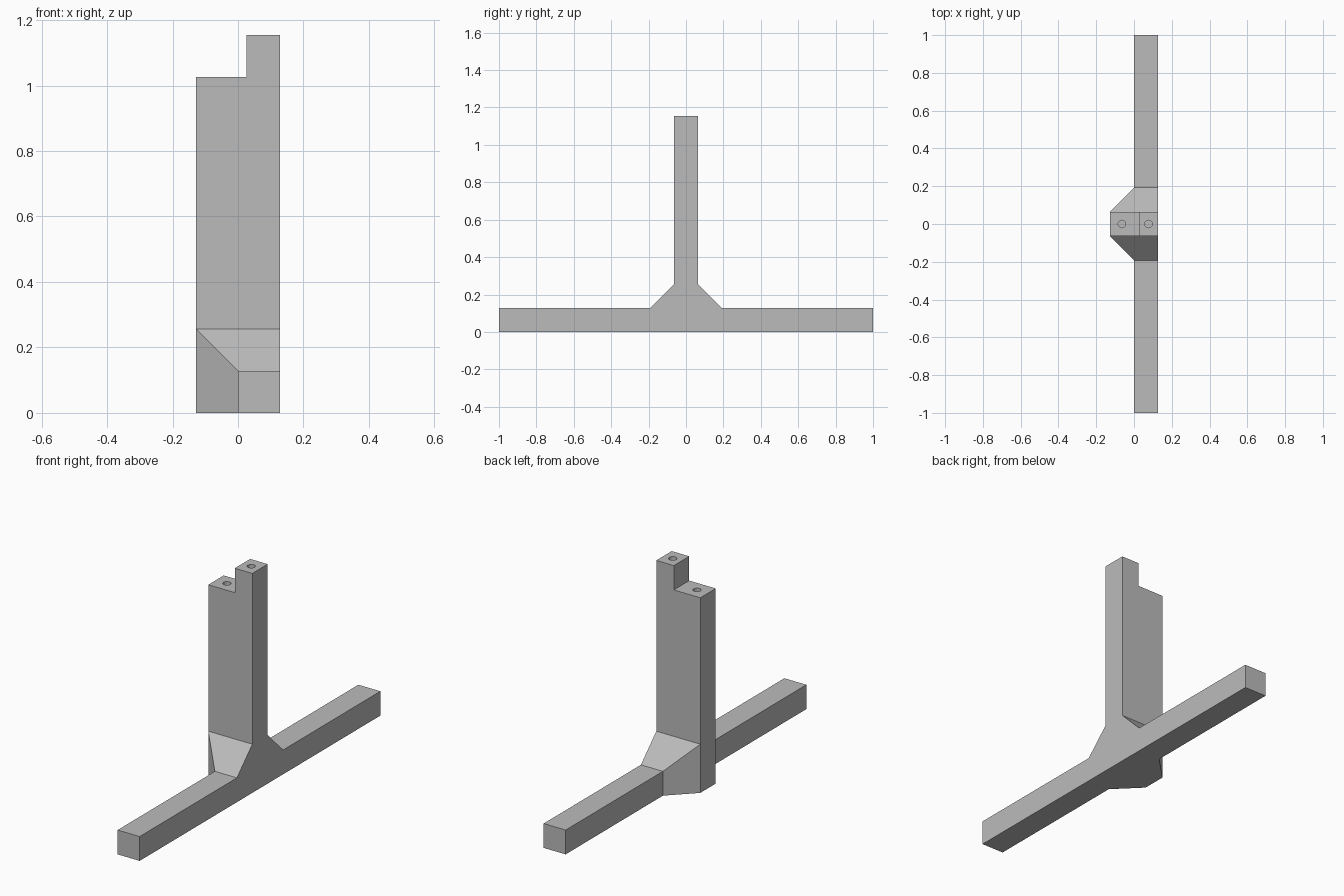
import bpy
import bmesh
from mathutils import Matrix, Vector

if "Cube" in bpy.data.objects:
    bpy.data.objects.remove(bpy.data.objects["Cube"])

W = 0.128           # bar thickness
H = W / 2           # half thickness
STEP = 0.026        # where the top steps up
LOW, HIGH = 1.026, 1.154
FLARE = H + W       # reach of the gussets along the bar

grey = bpy.data.materials.new("plain grey")
grey.use_nodes = True
grey.diffuse_color = (0.5, 0.5, 0.5, 1)
grey.node_tree.nodes["Principled BSDF"].inputs["Base Color"].default_value = (0.5, 0.5, 0.5, 1)


def add_object(name, bm):
    bmesh.ops.recalc_face_normals(bm, faces=bm.faces)
    mesh = bpy.data.meshes.new(name)
    bm.to_mesh(mesh)
    bm.free()
    mesh.materials.append(grey)
    obj = bpy.data.objects.new(name, mesh)
    bpy.context.collection.objects.link(obj)
    return obj


def prism(name, points, sweep):
    """Extrude a closed outline along a vector."""
    bm = bmesh.new()
    face = bm.faces.new([bm.verts.new(p) for p in points])
    out = bmesh.ops.extrude_face_region(bm, geom=[face], use_keep_orig=True)
    moved = [v for v in out["geom"] if isinstance(v, bmesh.types.BMVert)]
    bmesh.ops.translate(bm, verts=moved, vec=Vector(sweep))
    return add_object(name, bm)


def hole(name, x, top, depth):
    bm = bmesh.new()
    bmesh.ops.create_cone(bm, cap_ends=True, segments=24, radius1=0.02, radius2=0.02,
                          depth=depth * 2, matrix=Matrix.Translation((x, 0, top)))
    return add_object(name, bm)


def carve(target, cutter, operation):
    mod = target.modifiers.new(cutter.name, "BOOLEAN")
    mod.operation = operation
    mod.solver = "EXACT"
    mod.object = cutter
    bpy.context.view_layer.objects.active = target
    bpy.ops.object.modifier_apply(modifier=mod.name)
    bpy.data.objects.remove(cutter)


# Side outline: foot bar, sloped gussets and post
half = [(1, 0), (1, W), (FLARE, W), (H, 2 * W), (H, HIGH)]
side = half + [(-y, z) for y, z in reversed(half)]
stand = prism("post_stand", [(-0.3, y, z) for y, z in side], (0.6, 0, 0))

# Plan outline: narrow bar widening to the post
half = [(W, 1.1), (0, 1.1), (0, FLARE), (-W, H)]
plan = half + [(x, -y) for x, y in reversed(half)]
carve(stand, prism("plan", [(x, y, -0.1) for x, y in plan], (0, 0, 1.5)), "INTERSECT")

# Step at the top of the post
notch = [(-0.3, LOW), (STEP, LOW), (STEP, 1.3), (-0.3, 1.3)]
carve(stand, prism("notch", [(x, -0.2, z) for x, z in notch], (0, 0.4, 0)), "DIFFERENCE")

# Screw holes in both top faces
carve(stand, hole("low_hole", -H, LOW, W), "DIFFERENCE")
carve(stand, hole("high_hole", (STEP + W) / 2, HIGH, W), "DIFFERENCE")
